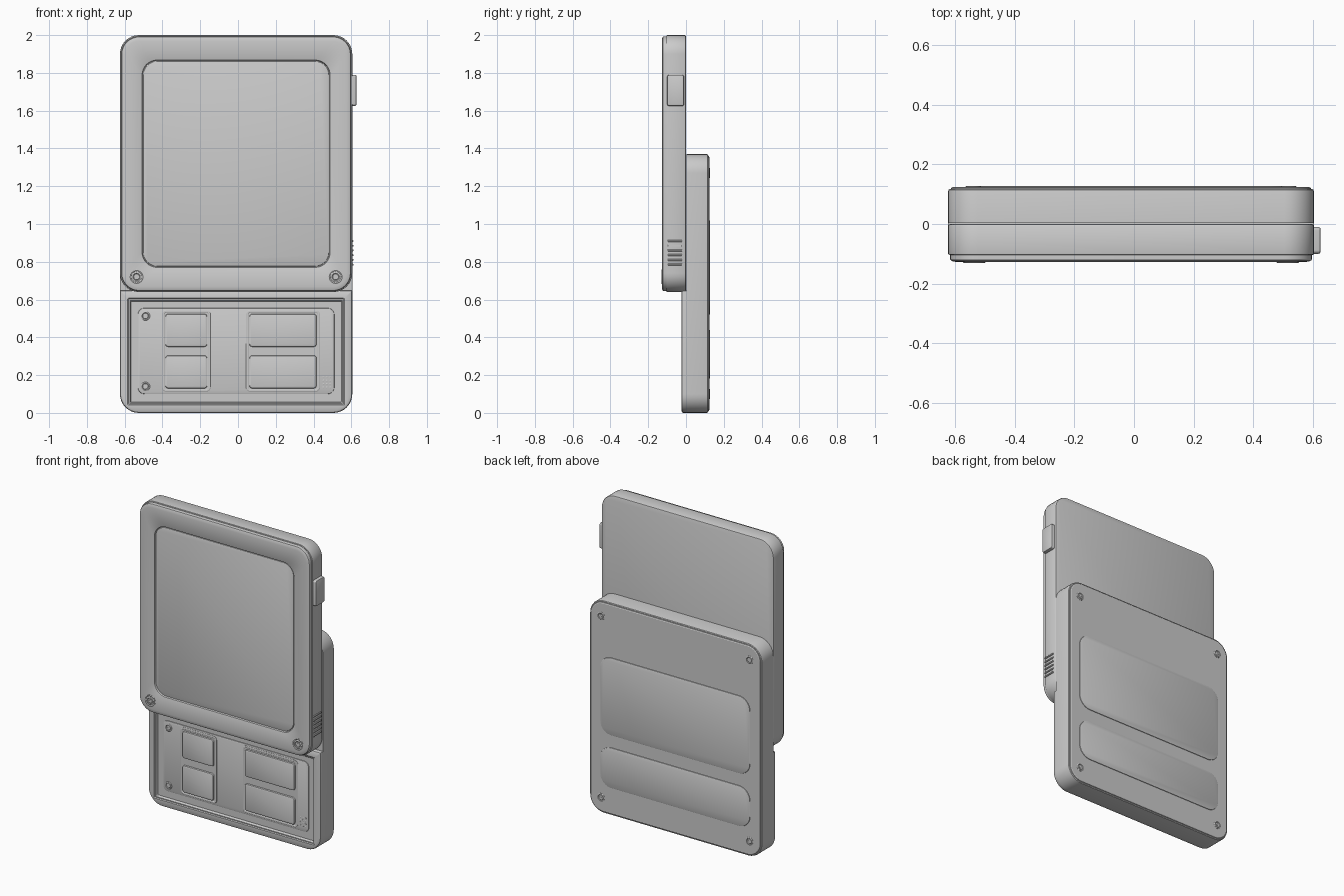
import bpy, bmesh, math
from mathutils import Vector

if "Cube" in bpy.data.objects:
    bpy.data.objects.remove(bpy.data.objects["Cube"])

CX = -0.01  # the slabs are offset slightly because the side button sticks out


def outline(u0, u1, v0, v1, rb, rt, seg=8):
    """Rounded rectangle, rb / rt = bottom / top corner radius."""
    pts = []
    for cu, cv, r, a0 in ((u1 - rb, v0 + rb, rb, -90), (u1 - rt, v1 - rt, rt, 0),
                          (u0 + rt, v1 - rt, rt, 90), (u0 + rb, v0 + rb, rb, 180)):
        for i in range(seg + 1):
            a = math.radians(a0 + 90 * i / seg)
            pts.append((cu + r * math.cos(a), cv + r * math.sin(a)))
    return pts


def loft(name, rect, r, rings, axis='y', seg=8):
    """Skin rounded-rectangle rings (inset, depth[, radius]) and cap both ends."""
    u0, u1, v0, v1 = rect
    rb, rt = r if isinstance(r, tuple) else (r, r)
    bm = bmesh.new()
    loops = []
    for ring in rings:
        iu, iv = ring[0] if isinstance(ring[0], tuple) else (ring[0], ring[0])
        d = ring[1]
        b, t = (ring[2],) * 2 if len(ring) > 2 else (max(rb - iu, .002), max(rt - iu, .002))
        pts = outline(u0 + iu, u1 - iu, v0 + iv, v1 - iv, b, t, seg)
        loops.append([bm.verts.new((u, d, v) if axis == 'y' else (d, u, v)) for u, v in pts])
    n = len(loops[0])
    for a, b in zip(loops, loops[1:]):
        for i in range(n):
            j = (i + 1) % n
            bm.faces.new((a[i], a[j], b[j], b[i]))
    bm.faces.new(loops[0])
    bm.faces.new(loops[-1])
    bmesh.ops.remove_doubles(bm, verts=bm.verts, dist=1e-5)
    bmesh.ops.recalc_face_normals(bm, faces=bm.faces)
    me = bpy.data.meshes.new(name)
    bm.to_mesh(me)
    bm.free()
    me.shade_smooth()
    me.set_sharp_from_angle(angle=math.radians(30))
    ob = bpy.data.objects.new(name, me)
    bpy.context.collection.objects.link(ob)
    return ob


def plate(name, rect, r, y_base, y_face, bev=.004, seg=8):
    """Simple plate whose outer face has a small bevel."""
    s = 1 if y_face > y_base else -1
    bev = min(bev, abs(y_face - y_base) * .8)
    return loft(name, rect, r, [(0, y_base), (0, y_face - s * bev),
                                (bev * .3, y_face - s * bev * .3), (bev, y_face)], seg=seg)


def screw(name, x, z, r, y, s):
    """Dished screw head facing s (-1 front, +1 back) with a cross mark."""
    loft(name, (x - r, x + r, z - r, z + r), r,
         [(0, y - s * .01), (0, y + s * .001), (r * .12, y + s * .003), (r * .25, y + s * .003),
          (r * .36, y), (r * .42, y + s * .0015)], seg=6)
    for i, (w, h) in enumerate(((.36, .09), (.09, .36))):
        loft(f"{name}_cross_{i}", (x - r * w, x + r * w, z - r * h, z + r * h), .0005,
             [(0, y), (0, y + s * (.0025 + i * .0003))], seg=1)


W0, W1 = CX - .615, CX + .615

# Upper sliding slab: shell and front bezel with sunken screen
loft("upper_shell", (W0, W1, .64, 2.0), .1,
     [(.02, -.1), (.006, -.104), (.001, -.102), (0, -.098), (0, -.008), (.003, -.002), (.008, 0)])
loft("screen_bezel", (W0 + .007, W1 - .007, .645, 1.993), .095,
     [(0, -.1), (0, -.118), (.003, -.123), (.01, -.126), (.024, -.128),
      ((.106, .121), -.128, .085), ((.11, .125), -.126, .08), ((.113, .128), -.116, .077)])
plate("screen", (CX - .492, CX + .492, .776, 1.862), .074, -.112, -.121)

# Bezel screws
for i, sx in enumerate((-1, 1)):
    x = CX + sx * .527
    loft(f"bezel_screw_ring_{i}", (x - .038, x + .038, .682, .758), .038,
         [(0, -.12), (0, -.1295), (.004, -.131), (.008, -.1295), (.01, -.127)])
    screw(f"bezel_screw_{i}", x, .72, .026, -.128, -1)

# Side button and side vent slats
loft("side_button", (-.1, -.01, 1.625, 1.79), .012,
     [(0, .59), (0, .62), (.002, .625), (.006, .627)], axis='x')
for i in range(6):
    z = .785 + .025 * i
    loft(f"vent_slat_{i}", (-.098, -.02, z - .005, z + .005), .003,
         [(0, .595), (0, .609), (.002, .611)], axis='x', seg=3)

# Lower slab and raised front rim with keypad recess
loft("lower_body", (W0, W1, 0, 1.37), .1,
     [(0, .003), (0, .108), (.002, .115), (.007, .118), (.01, .1175), (.011, .121), (.016, .124)])
loft("keypad_rim", (W0, W1, 0, .648), (.1, .004),
     [(0, .003), (0, -.014), (.003, -.02), (.01, -.024),
      (.041, -.024, .006), (.046, -.019, .005), (.052, -.019, .005),
      (.056, -.014, .004), (.058, -.004, .004)])

# Keypad plate, key wells and keys
plate("keypad_plate", (-.53, .51, .1, .555), .035, 0, -.008)
for side, x0, x1 in (("left", -.385, -.163), ("right", .06, .416)):
    loft(f"{side}_key_frame", (x0 - .018, x1 + .018, .112, .545), .025,
         [(0, -.004), (0, -.01), (.003, -.012), (.01, -.012), (.013, -.01)])
    for row, z0 in (("lower", .13), ("upper", .35)):
        plate(f"{side}_{row}_key", (x0, x1, z0, z0 + .174), .016, -.006, -.021, .007)
for i, z in enumerate((.14, .513)):
    screw(f"keypad_screw_{i}", -.49, z, .024, -.008, -1)

# Speaker dots beside the keys
for i in range(3):
    for j in range(4):
        x, z = .452 + i * .018, .135 + j * .018
        loft(f"speaker_dot_{i}_{j}", (x - .005, x + .005, z - .005, z + .005), .005,
             [(0, -.006), (0, -.009), (.002, -.0098)], seg=3)

# Back panels and corner screws
plate("back_panel_upper", (CX - .535, CX + .535, .52, 1.02), .08, .12, .128)
plate("back_panel_lower", (CX - .535, CX + .535, .18, .44), .08, .12, .128)
for i, sx in enumerate((-1, 1)):
    for j, z in enumerate((.1, 1.27)):
        screw(f"back_screw_{i}_{j}", CX + sx * .53, z, .026, .1245, 1)
